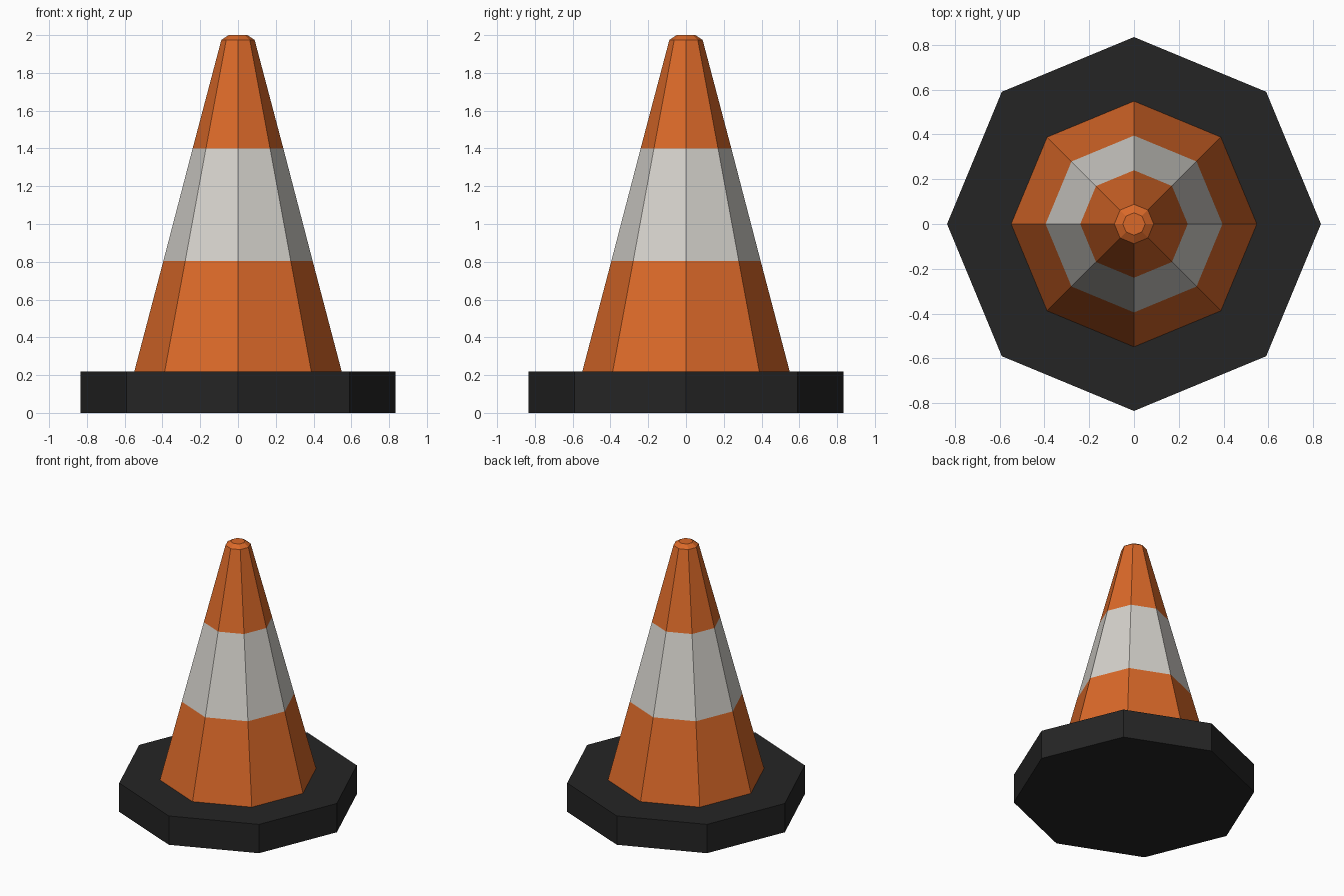
import bpy, bmesh, math

if "Cube" in bpy.data.objects:
    bpy.data.objects.remove(bpy.data.objects["Cube"])

def material(name, color):
    m = bpy.data.materials.new(name)
    m.diffuse_color = (*color, 1)
    m.use_nodes = True
    m.node_tree.nodes["Principled BSDF"].inputs["Base Color"].default_value = m.diffuse_color
    return m

orange = material("orange", (0.70, 0.14, 0.022))
white = material("off_white", (0.66, 0.64, 0.60))
black = material("black_rubber", (0.018, 0.018, 0.018))

def lathe(name, profile, mats, band=None, sides=8):
    """Closed faceted solid from (radius, z) rings; band = z range of material 1."""
    bm = bmesh.new()
    rings = [[bm.verts.new((r * math.cos(2 * math.pi * i / sides),
                            r * math.sin(2 * math.pi * i / sides), z))
              for i in range(sides)] for r, z in profile]
    for a, b in zip(rings, rings[1:]):
        for i in range(sides):
            j = (i + 1) % sides
            bm.faces.new((a[i], a[j], b[j], b[i]))
    bm.faces.new(rings[0][::-1])
    bm.faces.new(rings[-1])
    if band:
        for f in bm.faces:
            f.material_index = int(band[0] < f.calc_center_median().z < band[1])
    me = bpy.data.meshes.new(name)
    bm.to_mesh(me)
    bm.free()
    for m in mats:
        me.materials.append(m)
    ob = bpy.data.objects.new(name, me)
    bpy.context.collection.objects.link(ob)
    return ob

# heavy rubber foot
lathe("base", [(0.835, 0), (0.835, 0.22)], [black])

# tapered body with reflective band and chamfered tip
lathe("cone", [(0.55, 0.215), (0.395, 0.805), (0.24, 1.40), (0.088, 1.975), (0.05, 2.0)],
      [orange, white], band=(0.805, 1.40))
